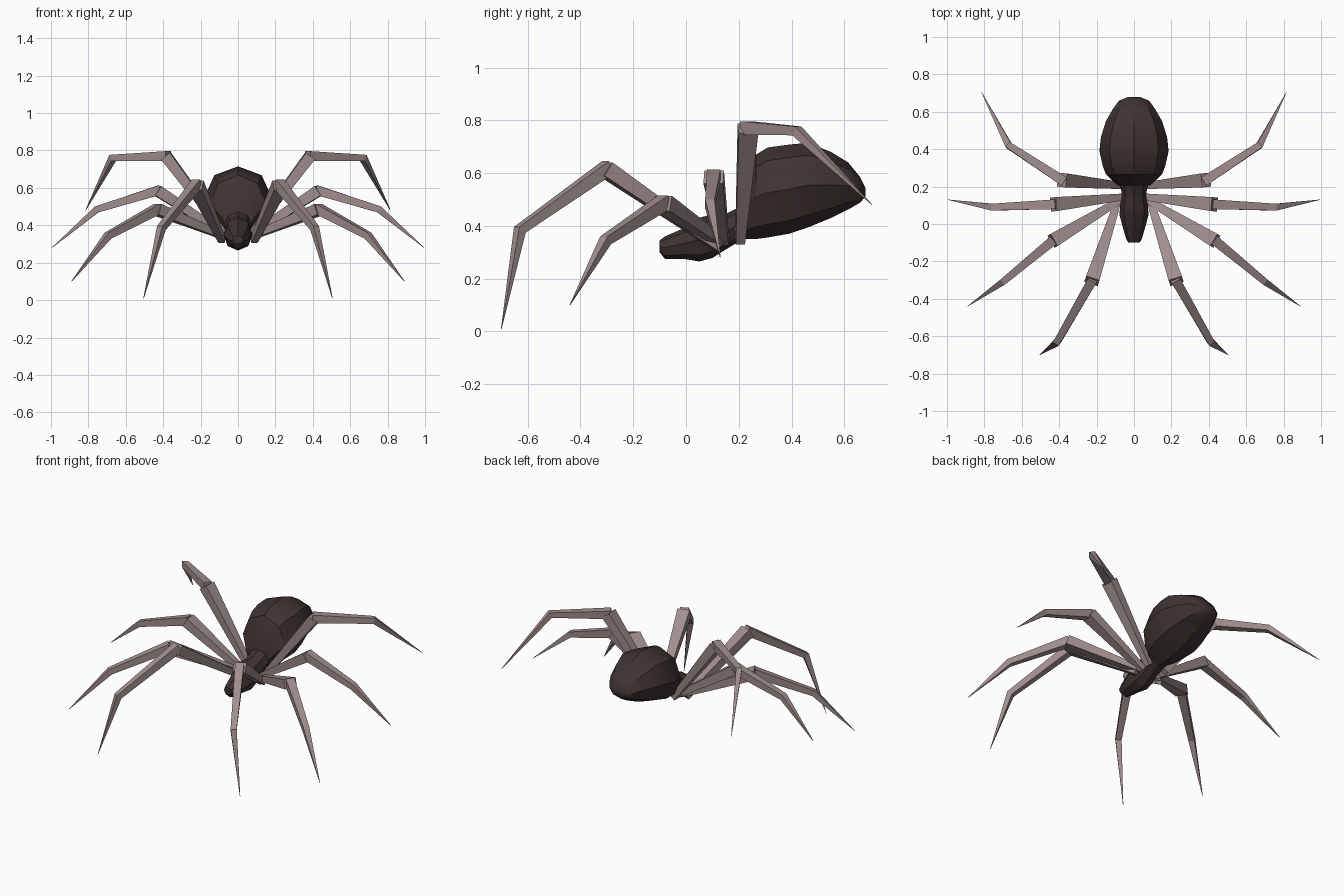
import bpy, bmesh, math
from mathutils import Vector

if "Cube" in bpy.data.objects:
    bpy.data.objects.remove(bpy.data.objects["Cube"])


def material(name, rgb):
    m = bpy.data.materials.new(name)
    m.diffuse_color = (*rgb, 1)
    m.use_nodes = True
    m.node_tree.nodes["Principled BSDF"].inputs["Base Color"].default_value = m.diffuse_color
    return m


body_mat = material("dark brown shell", (0.050, 0.033, 0.032))
leg_mat = material("dusty pink grey", (0.35, 0.27, 0.265))


def loft(name, rings, mat):
    """Skin a list of vertex rings and cap both ends."""
    bm = bmesh.new()
    loops = [[bm.verts.new(p) for p in ring] for ring in rings]
    n = len(loops[0])
    for a, b in zip(loops, loops[1:]):
        for i in range(n):
            j = (i + 1) % n
            bm.faces.new((a[i], a[j], b[j], b[i]))
    bm.faces.new(loops[0])
    bm.faces.new(loops[-1])
    bmesh.ops.recalc_face_normals(bm, faces=bm.faces)
    mesh = bpy.data.meshes.new(name)
    bm.to_mesh(mesh)
    bm.free()
    mesh.materials.append(mat)
    ob = bpy.data.objects.new(name, mesh)
    bpy.context.collection.objects.link(ob)
    return ob


def smooth(ob, degrees):
    bpy.ops.object.select_all(action='DESELECT')
    ob.select_set(True)
    bpy.context.view_layer.objects.active = ob
    bpy.ops.object.shade_smooth_by_angle(angle=math.radians(degrees))


def body_part(name, stations):
    """Eight-sided sections: y, half width, bottom z, top z."""
    rings = []
    for y, w, lo, hi in stations:
        c, h = (lo + hi) / 2, (hi - lo) / 2
        rings.append([(w * math.sin(k * math.pi / 4), y, c + h * math.cos(k * math.pi / 4))
                      for k in range(8)])
    smooth(loft(name, rings, body_mat), 30)


# Head and thorax
body_part("head_and_thorax", [
    (-0.10, 0.030, 0.300, 0.345), (-0.08, 0.042, 0.275, 0.360),
    (-0.01, 0.062, 0.275, 0.390), (0.05, 0.078, 0.265, 0.430),
    (0.10, 0.074, 0.278, 0.445), (0.15, 0.064, 0.310, 0.445),
    (0.20, 0.072, 0.340, 0.470), (0.25, 0.070, 0.365, 0.500)])

# Abdomen
body_part("abdomen", [
    (0.205, 0.085, 0.350, 0.530), (0.265, 0.150, 0.350, 0.670),
    (0.31, 0.167, 0.356, 0.697), (0.39, 0.185, 0.370, 0.708),
    (0.465, 0.177, 0.395, 0.715), (0.55, 0.150, 0.430, 0.680),
    (0.615, 0.113, 0.462, 0.640), (0.66, 0.080, 0.488, 0.585),
    (0.68, 0.030, 0.510, 0.545)])


def leg_section(center, direction, width, height):
    """Four-cornered ring across a leg, kept level sideways."""
    d = direction.normalized()
    side = d.cross(Vector((0, 0, 1))).normalized()
    up = side.cross(d)
    return [center + side * width / 2 * a + up * height / 2 * b
            for a, b in ((1, 1), (-1, 1), (-1, -1), (1, -1))]


# Joints of each leg: root, knee, ankle, tip
legs = {
    "front": ((0.085, 0.125, 0.32), (0.225, -0.305, 0.615), (0.41, -0.63, 0.385), (0.505, -0.70, 0.01)),
    "second": ((0.07, 0.13, 0.34), (0.435, -0.09, 0.485), (0.695, -0.305, 0.345), (0.89, -0.44, 0.10)),
    "third": ((0.055, 0.145, 0.34), (0.43, 0.105, 0.585), (0.755, 0.09, 0.485), (0.995, 0.13, 0.28)),
    "rear": ((0.06, 0.205, 0.34), (0.385, 0.235, 0.77), (0.67, 0.42, 0.76), (0.815, 0.705, 0.48)),
}

for name, joints in legs.items():
    root, knee, ankle, tip = map(Vector, joints)
    d1, d2, d3 = knee - root, ankle - knee, tip - ankle
    thigh = loft(name + "_thigh", [
        leg_section(root, d1, 0.035, 0.035),
        leg_section(knee, d1, 0.075, 0.060)], leg_mat)
    shin = loft(name + "_lower_leg", [
        leg_section(knee - d2.normalized() * 0.015, d2, 0.052, 0.052),
        leg_section(ankle, d2.normalized() + d3.normalized(), 0.036, 0.036),
        leg_section(tip, d3, 0.002, 0.002)], leg_mat)
    for part in (thigh, shin):
        mirror = part.modifiers.new("both_sides", 'MIRROR')
        mirror.use_axis = (True, False, False)
